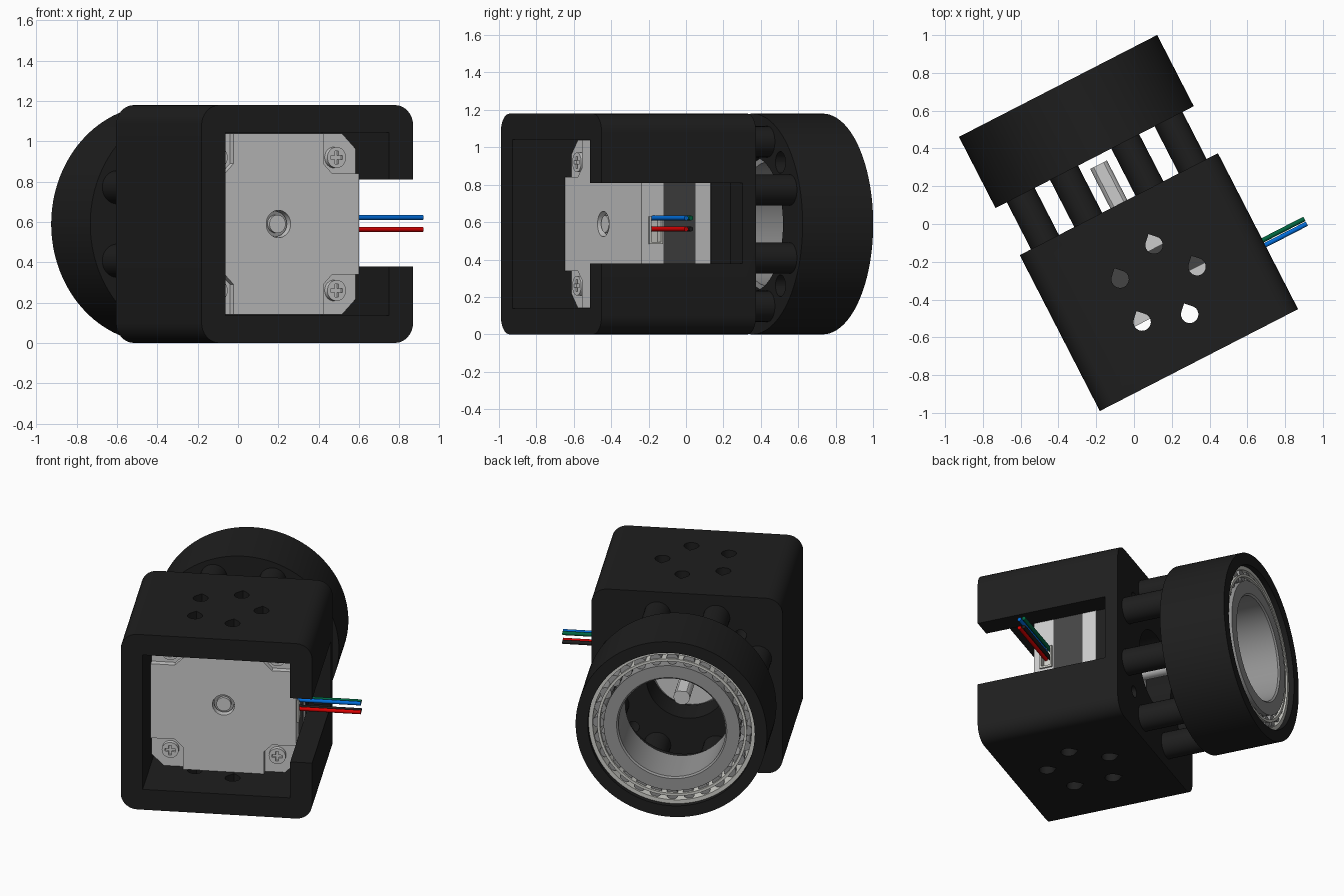
import bpy, bmesh
from math import sin, cos, pi, radians
from mathutils import Matrix, Vector

if "Cube" in bpy.data.objects:
    bpy.data.objects.remove(bpy.data.objects["Cube"])

# Everything is built square-on (motor axis along y), then turned about z.
C, Z = -0.0235, 0.59
TURN = Matrix.Rotation(radians(27.2), 4, 'Z')
parts = []


def material(name, r, g, b):
    m = bpy.data.materials.new(name)
    m.diffuse_color = (r, g, b, 1)
    m.use_nodes = True
    m.node_tree.nodes["Principled BSDF"].inputs["Base Color"].default_value = m.diffuse_color
    return m


BLACK = material("black_plastic", .013, .013, .013)
DARK = material("dark_steel", .06, .06, .06)
STEEL = material("steel", .3, .3, .3)
PALE = material("pale_metal", .62, .62, .58)
BLUE = material("blue", .0, .15, .7)
RED = material("red", .7, .0, .0)
GREEN = material("green", .0, .13, .05)


def finish(name, bm, mat):
    bmesh.ops.recalc_face_normals(bm, faces=bm.faces[:])
    me = bpy.data.meshes.new(name)
    bm.to_mesh(me)
    bm.free()
    ob = bpy.data.objects.new(name, me)
    bpy.context.collection.objects.link(ob)
    if mat:
        me.materials.append(mat)
    parts.append(ob)
    return ob


def prism(name, pts, axis, a, b, mat=None):
    """Extrude a 2D outline along an axis from a to b."""
    place = {'x': lambda p, t: (t, p[0], p[1]),
             'y': lambda p, t: (p[0], t, p[1]),
             'z': lambda p, t: (p[0], p[1], t)}[axis]
    bm = bmesh.new()
    lo = [bm.verts.new(place(p, a)) for p in pts]
    hi = [bm.verts.new(place(p, b)) for p in pts]
    bm.faces.new(lo)
    bm.faces.new(hi)
    n = len(pts)
    for i in range(n):
        j = (i + 1) % n
        bm.faces.new((lo[i], lo[j], hi[j], hi[i]))
    return finish(name, bm, mat)


def circle(x, y, r, n=32):
    return [(x + r * cos(2 * pi * i / n), y + r * sin(2 * pi * i / n)) for i in range(n)]


def rect(x0, x1, y0, y1):
    return [(x0, y0), (x1, y0), (x1, y1), (x0, y1)]


def lathe(name, profile, mat=None, n=96):
    """Revolve a closed (radius, y) section around the motor axis."""
    bm = bmesh.new()
    rings = [[bm.verts.new((C + r * cos(2 * pi * i / n), y, Z + r * sin(2 * pi * i / n)))
              for r, y in profile] for i in range(n)]
    m = len(profile)
    for i in range(n):
        p, q = rings[i], rings[(i + 1) % n]
        for k in range(m):
            l = (k + 1) % m
            bm.faces.new((p[k], p[l], q[l], q[k]))
    return finish(name, bm, mat)


def cut(ob, cutter):
    mod = ob.modifiers.new("cut", 'BOOLEAN')
    mod.operation, mod.solver, mod.object = 'DIFFERENCE', 'EXACT', cutter
    bpy.context.view_layer.objects.active = ob
    bpy.ops.object.modifier_apply(modifier=mod.name)
    parts.remove(cutter)
    bpy.data.objects.remove(cutter)


corners = [(sx, sz) for sx in (-1, 1) for sz in (-1, 1)]

# Motor housing: rounded block, hollow from the front
outline = []
for k in range(4):
    cx, cz = [(1, 1), (-1, 1), (-1, -1), (1, -1)][k]
    for i in range(9):
        t = pi / 2 * (k + i / 8)
        outline.append((C + cx * .49 + .1 * cos(t), Z + cz * .49 + .1 * sin(t)))
housing = prism("motor_housing", outline, 'y', -.798, .13, BLACK)
cut(housing, prism("cavity", rect(C - .455, C + .455, Z - .453, Z + .453), 'y', -.9, -.07))
cut(housing, prism("cable_slot", rect(-.9, .047, .38, .81), 'x', .428, .7))
cut(housing, prism("pilot_hole", circle(C, Z, .25, 64), 'y', -.2, .3))
for sx, sz in corners:
    cut(housing, prism("bolt_hole", circle(C + sx * .33, Z + sz * .33, .037, 20), 'y', -.2, .3))

# Teardrop vents through top and bottom
for k in range(5):
    a = 2 * pi * k / 5
    x, y = C + .217 * cos(a), -.354 + .217 * sin(a)
    drop = [(x + .046 * cos(radians(t)), y + .046 * sin(radians(t))) for t in range(-225, 46, 15)]
    drop.append((x, y + .065))
    cut(housing, prism("vent", drop, 'z', -.2, 1.4))

# Eight posts joining housing and bearing holder
for k in range(8):
    a = pi / 8 + k * pi / 4
    prism("post", circle(C + .476 * cos(a), Z + .476 * sin(a), .083), 'y', .125, .415, BLACK)

# Bearing holder
holder = lathe("bearing_holder", [(.36, .41), (.59, .41), (.59, .834), (.515, .834),
                                  (.515, .5), (.36, .5)], BLACK, 128)
for sx, sz in corners:
    cut(holder, prism("access_hole", circle(C + sx * .33, Z + sz * .33, .058, 24), 'y', .35, .6))

# Tapered roller bearing
lathe("outer_race", [(.478, .5), (.515, .5), (.515, .8), (.49, .8)], PALE)
lathe("inner_race", [(.33, .5), (.395, .5), (.42, .815), (.34, .815), (.33, .805)], STEEL)
lathe("roller_cage", [(.425, .52), (.44, .52), (.462, .805), (.445, .805)], PALE)
for k in range(28):
    a = 2 * pi * k / 28
    bm = bmesh.new()
    bmesh.ops.create_cone(bm, cap_ends=True, segments=16, radius1=.03, radius2=.037, depth=.26)
    d = Vector((.075 * cos(a), 1, .075 * sin(a)))
    rot = d.to_track_quat('Z', 'Y').to_matrix().to_4x4()
    pos = Matrix.Translation((C + .446 * cos(a), .66, Z + .446 * sin(a)))
    bmesh.ops.transform(bm, matrix=pos @ rot, verts=bm.verts)
    finish("roller", bm, STEEL)


# Motor: end caps, laminations, raised rear face
def octagon(h, c):
    pts = [(h, c), (c, h), (-c, h), (-h, c), (-h, -c), (-c, -h), (c, -h), (h, -c)]
    return [(C + x, Z + z) for x, z in pts]


rear = prism("motor_rear_cap", octagon(.449, .375), 'y', -.445, -.355)
prism("motor_laminations", octagon(.447, .355), 'y', -.355, -.162, DARK)
prism("motor_front_cap", octagon(.449, .375), 'y', -.162, -.072)
quarter = [(.449, .25), (.3, .25), (.25, .3), (.25, .449)]
cross = []
for k in range(4):
    for x, z in quarter:
        for _ in range(k):
            x, z = -z, x
        cross.append((C + x, Z + z))
face = prism("motor_rear_face", cross, 'y', -.485, -.445)
for ob in (face, rear):
    cut(ob, prism("shaft_recess", circle(C, Z, .068), 'y', -.6, -.42))
lathe("rear_bearing", [(.03, -.43), (.062, -.43), (.062, -.455), (.052, -.455), (.03, -.45)], STEEL, 32)
lathe("motor_pilot", [(.04, -.08), (.235, -.08), (.235, -.03), (.225, -.02), (.04, -.02)])

# Shaft with a flat on the drive end, plus the visible rear stub
prism("shaft_stub", circle(C, Z, .045), 'y', -.475, -.4)
shaft = prism("drive_shaft", circle(C, Z, .05), 'y', -.08, .365)
cut(shaft, prism("shaft_flat", rect(C - .1, C + .1, Z + .04, Z + .1), 'y', .06, .5))

# Cross-slot screws
for sx, sz in corners:
    x, z = C + sx * .33, Z + sz * .33
    screw = prism("motor_screw", circle(x, z, .052), 'y', -.475, -.44)
    bm = bmesh.new()
    plus = [(.032, .009), (.009, .009), (.009, .032), (-.009, .032), (-.009, .009), (-.032, .009)]
    plus += [(-a, -b) for a, b in plus]
    bm.free()
    cut(screw, prism("screw_slot", [(x + a, z + b) for a, b in plus], 'y', -.5, -.46))

# Cable socket and wires
cut(rear, prism("socket_recess", rect(-.438, -.367, .49, .62), 'x', .39, .5))
socket = prism("cable_socket", rect(-.444, -.362, .482, .63), 'x', .385, .437, PALE)
cut(socket, prism("socket_inside", rect(-.432, -.374, .495, .642), 'x', .395, .5))
for y, z, mat, label in ((-.417, .622, BLUE, "blue"), (-.417, .563, RED, "red"),
                         (-.388, .622, GREEN, "green"), (-.388, .563, BLACK, "black")):
    prism(label + "_wire", circle(y, z, .0125, 16), 'x', .39, .815, mat)

# Turn the assembly and smooth the round surfaces
for ob in parts:
    ob.data.transform(TURN)
    ob.select_set(True)
bpy.context.view_layer.objects.active = housing
bpy.ops.object.shade_smooth_by_angle(angle=radians(30))
